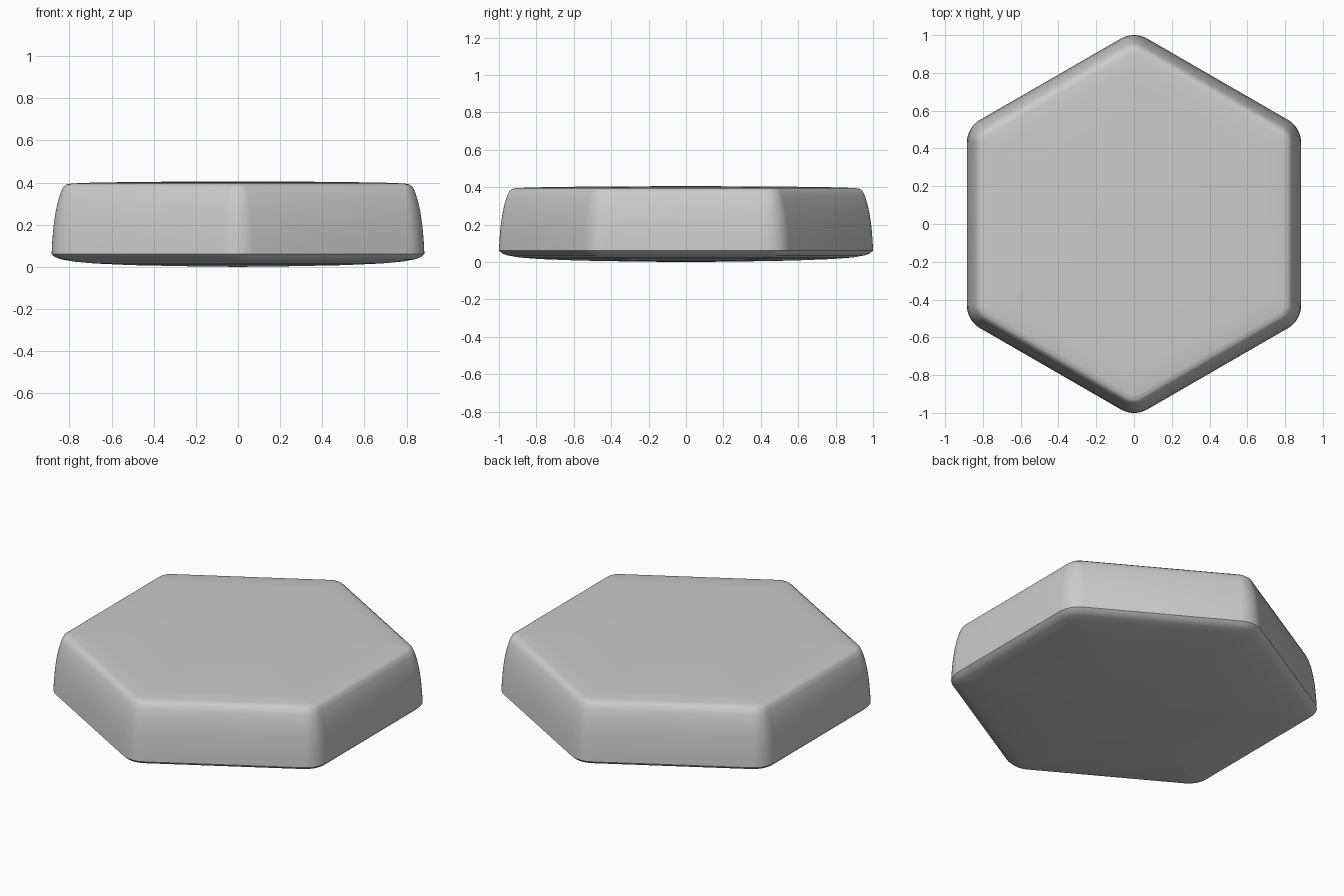
import bpy, bmesh, math

if "Cube" in bpy.data.objects:
    bpy.data.objects.remove(bpy.data.objects["Cube"])

# Profile: (apothem, z) from the bottom centre out and up to the top centre
PROFILE = [(0.25, 0.003), (0.5, 0.008), (0.68, 0.016), (0.78, 0.025),
           (0.84, 0.036), (0.868, 0.046), (0.885, 0.062),
           (0.882, 0.12), (0.876, 0.19), (0.866, 0.26), (0.855, 0.31),
           (0.841, 0.355), (0.829, 0.38), (0.815, 0.391), (0.79, 0.396),
           (0.7, 0.3995), (0.5, 0.403), (0.25, 0.405)]
ARC = 8  # segments per rounded corner


def hex_ring(bm, apothem, z):
    """Rounded hexagon with corners on the y axis."""
    radius = max(0.14 - (0.885 - apothem), 0.03)
    centre = (apothem - radius) / math.cos(math.pi / 6)
    ring = []
    for k in range(6):
        a = math.radians(90 + 60 * k)
        for i in range(ARC + 1):
            b = a + math.radians(-30 + 60 * i / ARC)
            ring.append(bm.verts.new((centre * math.cos(a) + radius * math.cos(b),
                                      centre * math.sin(a) + radius * math.sin(b), z)))
    return ring


# Rounded hexagonal tile: skin the rings and close both faces with fans
bm = bmesh.new()
rings = [hex_ring(bm, a, z) for a, z in PROFILE]
n = len(rings[0])
for lower, upper in zip(rings, rings[1:]):
    for i in range(n):
        j = (i + 1) % n
        bm.faces.new((lower[i], lower[j], upper[j], upper[i]))
for ring, z in ((rings[0], 0.0), (rings[-1], 0.406)):
    tip = bm.verts.new((0, 0, z))
    for i in range(n):
        bm.faces.new((ring[i], ring[(i + 1) % n], tip))
bmesh.ops.recalc_face_normals(bm, faces=bm.faces[:])

mesh = bpy.data.meshes.new("hexagonal_tile")
bm.to_mesh(mesh)
bm.free()
tile = bpy.data.objects.new("hexagonal_tile", mesh)
bpy.context.collection.objects.link(tile)
bpy.context.view_layer.objects.active = tile
tile.select_set(True)
bpy.ops.object.shade_smooth_by_angle(angle=math.radians(32))
